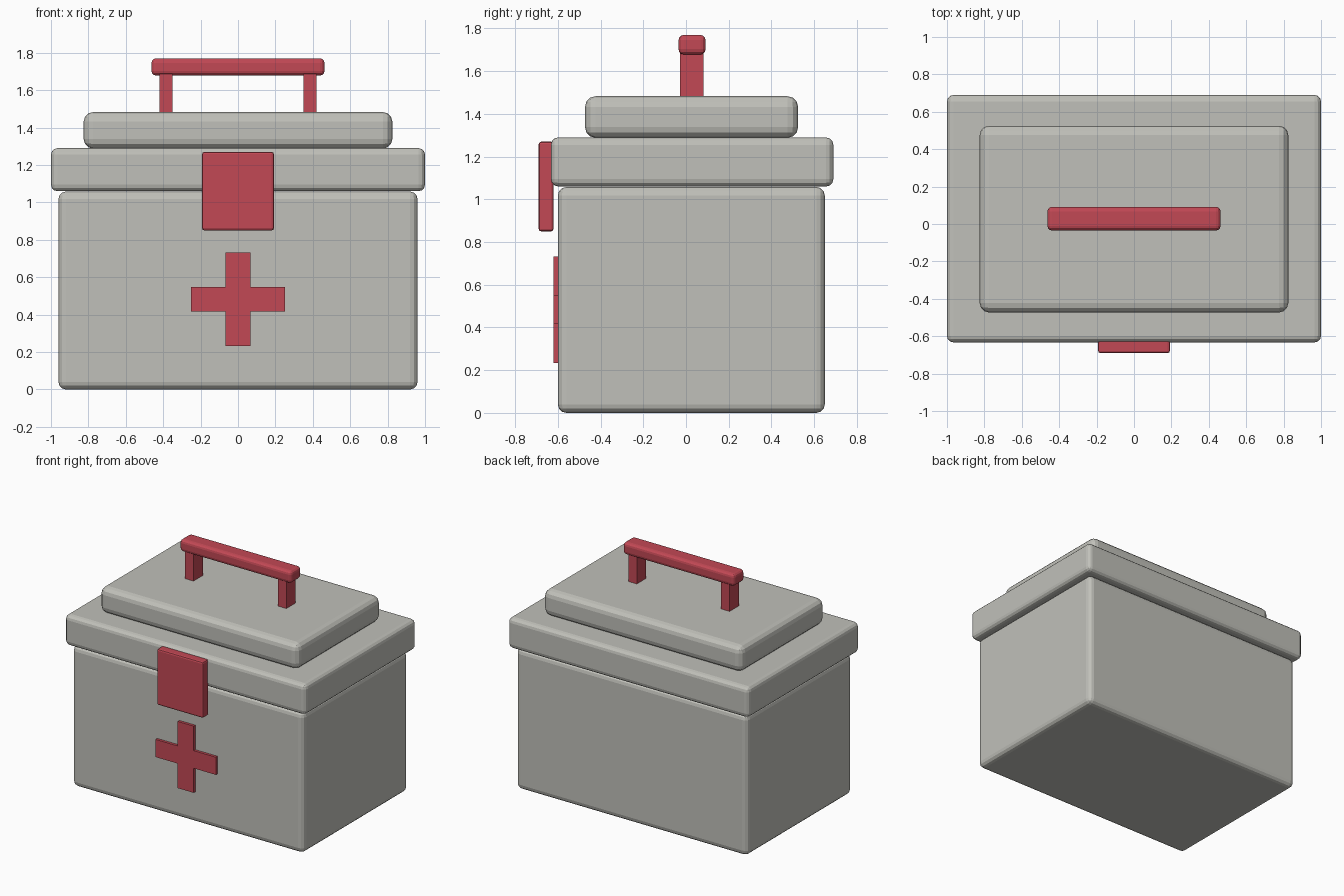
import bpy
import bmesh

default = bpy.data.objects.get("Cube")
if default:
    bpy.data.objects.remove(default, do_unlink=True)


def material(name, colour):
    m = bpy.data.materials.new(name)
    m.use_nodes = True
    m.diffuse_color = colour
    m.node_tree.nodes["Principled BSDF"].inputs["Base Color"].default_value = colour
    return m


GREY = material("warm grey", (0.53, 0.53, 0.49, 1))
RED = material("medical red", (0.54, 0.065, 0.09, 1))


def finish(name, bm, mat, bevel=0.0, segments=3):
    bmesh.ops.recalc_face_normals(bm, faces=bm.faces)
    if bevel:
        bmesh.ops.bevel(bm, geom=bm.edges[:], offset=bevel, segments=segments,
                        profile=0.5, affect='EDGES')
    mesh = bpy.data.meshes.new(name)
    bm.to_mesh(mesh)
    bm.free()
    mesh.materials.append(mat)
    obj = bpy.data.objects.new(name, mesh)
    bpy.context.collection.objects.link(obj)
    return obj


def box(name, x, y, z, mat, bevel=0.0, segments=3):
    """Box spanning the (low, high) pairs on each axis, with rounded edges."""
    bm = bmesh.new()
    bmesh.ops.create_cube(bm, size=1)
    for v in bm.verts:
        for axis, (low, high) in enumerate((x, y, z)):
            v.co[axis] = high if v.co[axis] > 0 else low
    return finish(name, bm, mat, bevel, segments)


# Case and stepped lid
box("case_body", (-0.96, 0.96), (-0.6, 0.65), (0, 1.058), GREY, 0.04)
box("lid_rim", (-1, 1), (-0.633, 0.69), (1.06, 1.29), GREY, 0.035)
box("lid_top", (-0.825, 0.825), (-0.473, 0.525), (1.288, 1.483), GREY, 0.05)

# Carrying handle
box("handle_bar", (-0.463, 0.463), (-0.035, 0.092), (1.678, 1.77), RED, 0.025)
for side, x in (("left", (0.35, 0.42)), ("right", (-0.42, -0.35))):
    box(side + "_handle_post", x, (-0.027, 0.083), (1.46, 1.69), RED)

# Front latch
box("latch", (-0.192, 0.192), (-0.69, -0.62), (0.85, 1.27), RED, 0.012, 2)

# Raised cross, one outline extruded from the front wall
arm, half, centre = 0.25, 0.066, 0.483
quarter = [(arm, -half), (arm, half), (half, half)]
outline = []
for turn in range(4):
    outline += quarter
    quarter = [(-v, u) for u, v in quarter]
bm = bmesh.new()
face = bm.faces.new([bm.verts.new((u, -0.59, centre + v)) for u, v in outline])
front = bmesh.ops.extrude_face_region(bm, geom=[face])["geom"]
bmesh.ops.translate(bm, vec=(0, -0.03, 0),
                    verts=[g for g in front if isinstance(g, bmesh.types.BMVert)])
finish("cross_emblem", bm, RED)
